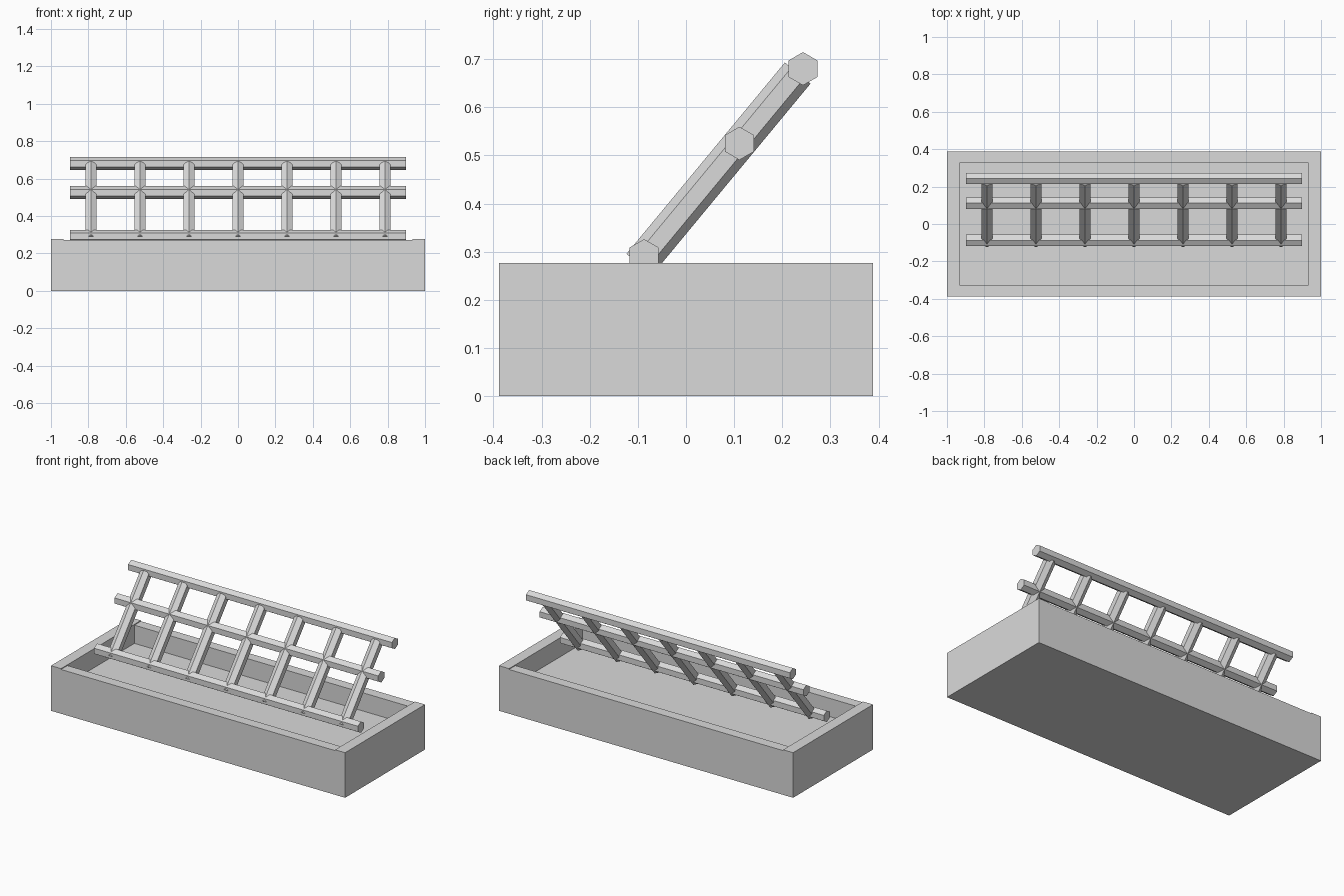
import bpy
from mathutils import Matrix, Vector

cube = bpy.data.objects.get("Cube")
if cube:
    bpy.data.objects.remove(cube, do_unlink=True)

grey = bpy.data.materials.new("plain grey")
grey.use_nodes = True
colour = (0.7, 0.7, 0.7, 1)
grey.diffuse_color = colour
grey.node_tree.nodes["Principled BSDF"].inputs["Base Color"].default_value = colour


def box(name, low, high):
    low, high = Vector(low), Vector(high)
    bpy.ops.mesh.primitive_cube_add(size=1, location=(low + high) / 2)
    ob = bpy.context.object
    ob.name = name
    ob.data.transform(Matrix.Diagonal((*(high - low), 1)))
    ob.data.materials.append(grey)


def hex_bar(name, start, end, radius=0.0345):
    """Six-sided bar with a ridge running along its upper side."""
    start, end = Vector(start), Vector(end)
    axis = (end - start).normalized()
    up = Vector((0, 0, 1))
    ridge = (up - axis * up.dot(axis)).normalized()
    side = ridge.cross(axis)
    bpy.ops.mesh.primitive_cylinder_add(vertices=6, radius=radius,
                                        depth=(end - start).length)
    ob = bpy.context.object
    ob.name = name
    # The first vertex of the primitive lies on +y, which becomes the ridge
    turn = Matrix((side, ridge, axis)).transposed().to_4x4()
    ob.matrix_world = Matrix.Translation((start + end) / 2) @ turn
    ob.data.materials.append(grey)


# Shallow planter tray: end boards stand slightly above the long boards
X, Y, IX, IY = 1.0, 0.388, 0.932, 0.325
END_TOP, LONG_TOP, FLOOR = 0.277, 0.272, 0.16
box("tray_floor", (-IX, -IY, 0), (IX, IY, FLOOR))
box("left_board", (IX, -Y, 0), (X, Y, END_TOP))
box("right_board", (-X, -Y, 0), (-IX, Y, END_TOP))
box("front_board", (-IX, -Y, 0), (IX, -IY, LONG_TOP))
box("back_board", (-IX, IY, 0), (IX, Y, LONG_TOP))

# Three horizontal rails of the leaning trellis
rails = {"lower": (-0.087, 0.2915), "middle": (0.111, 0.525), "upper": (0.243, 0.68)}
for name, (y, z) in rails.items():
    hex_bar(name + "_rail", (-0.897, y, z), (0.897, y, z))

# Seven slanted posts, poking out a little below the lower rail
for i in range(7):
    x = (i - 3) * 0.262
    hex_bar(f"post_{i + 1}", (x, -0.097, 0.2735), (x, 0.232, 0.671))
